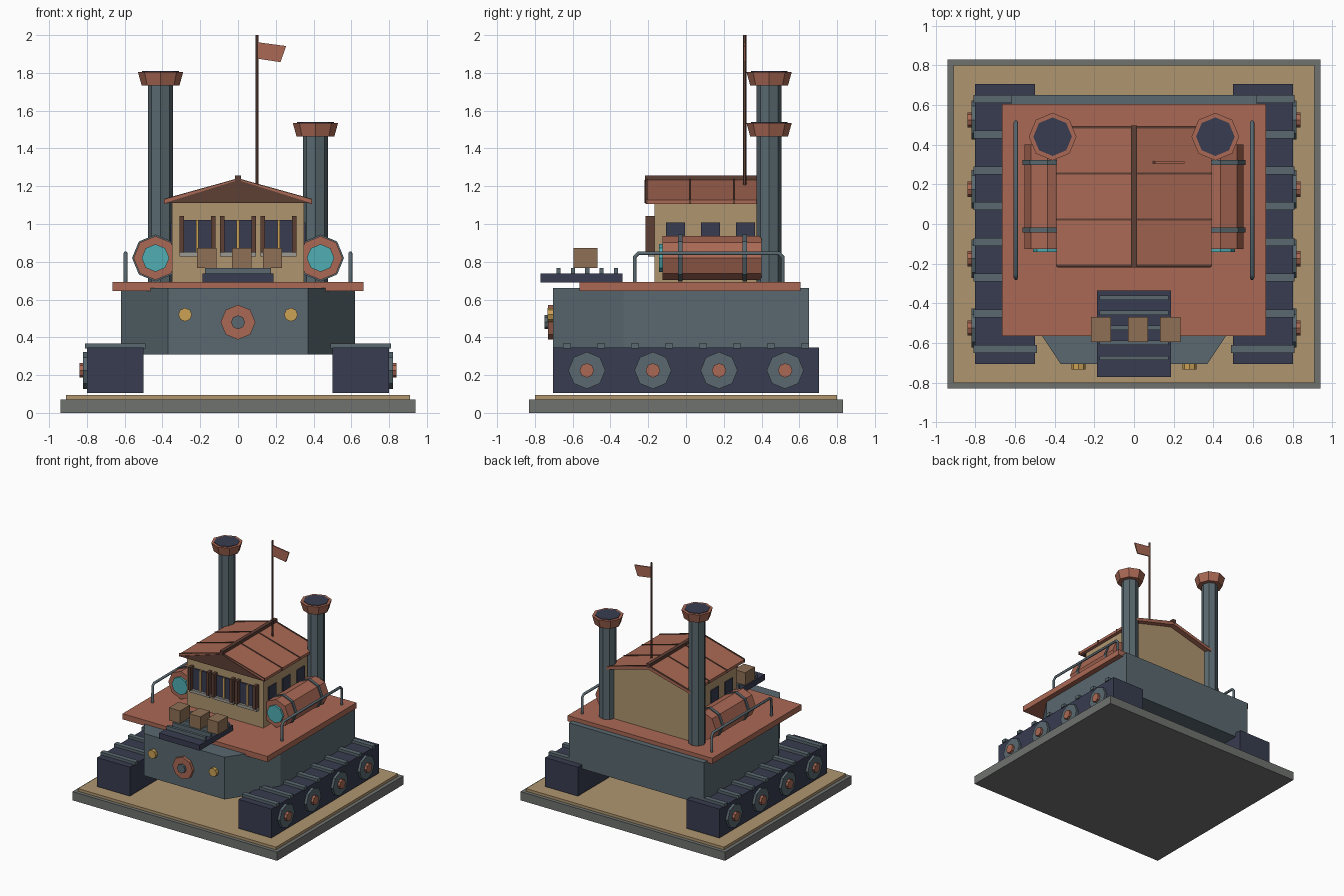
import bpy, bmesh, math
from mathutils import Matrix, Vector

if "Cube" in bpy.data.objects:
    bpy.data.objects.remove(bpy.data.objects["Cube"])


def mat(name, r, g, b):
    m = bpy.data.materials.new(name)
    m.diffuse_color = (r, g, b, 1)
    m.use_nodes = True
    m.node_tree.nodes["Principled BSDF"].inputs["Base Color"].default_value = m.diffuse_color
    return m


STONE = mat("stone", 0.16, 0.17, 0.16)
SAND = mat("sand", 0.43, 0.30, 0.16)
STEEL = mat("steel", 0.10, 0.14, 0.16)
NAVY = mat("navy", 0.04, 0.045, 0.08)
RUST = mat("rust", 0.40, 0.14, 0.09)
BROWN = mat("brown", 0.11, 0.05, 0.035)
WOOD = mat("wood", 0.27, 0.16, 0.09)
GOLD = mat("gold", 0.60, 0.36, 0.09)
TEAL = mat("teal", 0.08, 0.42, 0.45)
GREY = mat("light_grey", 0.33, 0.32, 0.29)


def finish(name, bm, material):
    bmesh.ops.recalc_face_normals(bm, faces=bm.faces)
    me = bpy.data.meshes.new(name)
    bm.to_mesh(me)
    bm.free()
    me.materials.append(material)
    ob = bpy.data.objects.new(name, me)
    bpy.context.collection.objects.link(ob)
    return ob


def box(name, x, y, z, material):
    """Box from (min, max) pairs."""
    bm = bmesh.new()
    bmesh.ops.create_cube(bm, size=1)
    for v in bm.verts:
        v.co = [a + (b - a) * (c + 0.5) for (a, b), c in zip((x, y, z), v.co)]
    return finish(name, bm, material)


def rod(name, start, end, r, material, r2=None, sides=8):
    """Faceted cylinder or cone between two points."""
    a, b = Vector(start), Vector(end)
    bm = bmesh.new()
    rot = Vector((0, 0, 1)).rotation_difference(b - a).to_matrix().to_4x4()
    bmesh.ops.create_cone(bm, cap_ends=True, segments=sides, radius1=r,
                          radius2=r if r2 is None else r2, depth=(b - a).length,
                          matrix=Matrix.Translation((a + b) / 2) @ rot)
    return finish(name, bm, material)


def prism(name, points, offset, material):
    """Extrude a planar outline along an offset."""
    bm = bmesh.new()
    face = bm.faces.new([bm.verts.new(p) for p in points])
    ext = bmesh.ops.extrude_face_region(bm, geom=[face])
    bmesh.ops.translate(bm, vec=offset, verts=[v for v in ext["geom"] if isinstance(v, bmesh.types.BMVert)])
    return finish(name, bm, material)


def span(c, half):
    return (c - half, c + half)


# Base
box("base", (-0.94, 0.94), (-0.83, 0.83), (0, 0.072), STONE)
box("base_ground", (-0.91, 0.91), (-0.80, 0.80), (0.072, 0.094), SAND)

# Hull and deck
prism("hull", [(-0.62, 0.65, 0.31), (-0.62, -0.33, 0.31), (-0.37, -0.705, 0.31),
               (0.37, -0.705, 0.31), (0.62, -0.33, 0.31), (0.62, 0.65, 0.31)], (0, 0, 0.35), STEEL)
box("deck", (-0.665, 0.665), (-0.565, 0.605), (0.645, 0.692), RUST)

# Front wheel boss and lamps
rod("bow_disc", (0, -0.69, 0.48), (0, -0.73, 0.48), 0.092, RUST)
rod("bow_hub", (0, -0.69, 0.48), (0, -0.748, 0.48), 0.037, STEEL)

for s, side in ((-1, "left"), (1, "right")):
    rod(f"lamp_{side}", (s * 0.28, -0.69, 0.52), (s * 0.28, -0.733, 0.52), 0.036, GOLD)

    # Tracks with pads and road wheels
    box(f"track_{side}", span(s * 0.65, 0.15), (-0.705, 0.705), (0.104, 0.345), NAVY)
    for i in range(8):
        box(f"track_pad_{side}_{i}", span(s * 0.65, 0.16), span(-0.63 + 0.18 * i, 0.02), (0.34, 0.367), STEEL)
    for i in range(4):
        y = -0.525 + 0.35 * i
        rod(f"road_wheel_{side}_{i}", (s * 0.78, y, 0.225), (s * 0.82, y, 0.225), 0.098, STEEL)
        rod(f"wheel_hub_{side}_{i}", (s * 0.81, y, 0.225), (s * 0.84, y, 0.225), 0.038, RUST)

    # Boilers with bands and glass ends
    x = s * 0.437
    rod(f"boiler_{side}", (x, -0.125, 0.82), (x, 0.40, 0.82), 0.116, RUST)
    rod(f"boiler_glass_{side}", (x, -0.142, 0.82), (x, -0.12, 0.82), 0.073, TEAL)
    for y in (-0.03, 0.31):
        rod(f"boiler_band_{side}", (x, y - 0.012, 0.82), (x, y + 0.012, 0.82), 0.124, STEEL)

    # Chimneys of different heights
    x, top = s * 0.41, 1.805 if s < 0 else 1.535
    rod(f"chimney_{side}", (x, 0.44, 0.69), (x, 0.44, top - 0.06), 0.066, STEEL)
    rod(f"chimney_cap_{side}", (x, 0.44, top - 0.072), (x, 0.44, top), 0.1, RUST, 0.12)
    rod(f"chimney_opening_{side}", (x, 0.44, top - 0.01), (x, 0.44, top + 0.004), 0.097, NAVY)

    # Handrail, a bent pipe
    x = s * 0.595
    cu = bpy.data.curves.new(f"handrail_{side}", "CURVE")
    cu.dimensions = "3D"
    cu.bevel_depth, cu.bevel_resolution, cu.use_fill_caps = 0.011, 1, True
    path = [(-0.272, 0.69), (-0.272, 0.825), (-0.252, 0.845), (0.492, 0.845), (0.512, 0.825), (0.512, 0.69)]
    sp = cu.splines.new("POLY")
    sp.points.add(len(path) - 1)
    for p, (y, z) in zip(sp.points, path):
        p.co = (x, y, z, 1)
    cu.materials.append(STEEL)
    bpy.context.collection.objects.link(bpy.data.objects.new(f"handrail_{side}", cu))

    # Cabin side windows
    for i, y in enumerate((-0.055, 0.13, 0.315)):
        box(f"side_window_{side}_{i}", span(s * 0.35, 0.008), span(y, 0.05), (0.86, 1.008), NAVY)

    # Roof slope and its seams
    prism(f"roof_{side}", [(0, -0.215, 1.237), (s * 0.39, -0.215, 1.128),
                           (s * 0.39, -0.215, 1.105), (0, -0.215, 1.21)], (0, 0.71, 0), RUST)
    for i in range(4):
        y = -0.21 + 0.232 * i
        prism(f"roof_seam_{side}_{i}", [(0, y - 0.005, 1.242), (s * 0.392, y - 0.005, 1.133),
                                        (s * 0.392, y - 0.005, 1.105), (0, y - 0.005, 1.215)],
              (0, 0.01, 0), BROWN)

# Cabin walls, front gable and ridge
prism("cabin_walls", [(-0.35, -0.168, 0.69), (0.35, -0.168, 0.69), (0.35, -0.168, 1.118),
                      (0, -0.168, 1.215), (-0.35, -0.168, 1.118)], (0, 0.618, 0), SAND)
prism("front_gable", [(-0.385, -0.22, 1.112), (0.385, -0.22, 1.112), (0, -0.22, 1.232)], (0, 0.055, 0), BROWN)
box("roof_ridge", (-0.015, 0.015), (-0.218, 0.497), (1.225, 1.258), BROWN)

# Front windows with shutters, mullions and sills
for i, x in enumerate((-0.215, 0, 0.215)):
    box(f"front_window_{i}", span(x, 0.073), (-0.18, -0.16), (0.85, 1.022), NAVY)
    box(f"window_mullion_{i}", span(x, 0.007), (-0.188, -0.17), (0.85, 1.022), GOLD)
    box(f"window_sill_{i}", span(x, 0.095), (-0.2, -0.16), (0.828, 0.852), GREY)
    for s in (-1, 1):
        box(f"window_shutter_{i}", span(x + s * 0.083, 0.012), (-0.215, -0.165), (0.85, 1.042), BROWN)

# Bow platform with slats and crates
box("bow_platform", (-0.187, 0.187), (-0.77, -0.335), (0.69, 0.737), NAVY)
for i in range(5):
    box(f"platform_slat_{i}", (-0.175, 0.175), span(-0.675 + 0.076 * i, 0.011), (0.73, 0.768), STEEL)
for i, x in enumerate((-0.166, 0.02, 0.183)):
    box(f"crate_{i}", span(x, 0.051), (-0.595, -0.468), (0.768, 0.873), WOOD)

# Flag
rod("flagpole", (0.1, 0.31, 1.2), (0.1, 0.31, 2.0), 0.009, BROWN, sides=6)
prism("flag", [(0.105, 0.305, 1.962), (0.255, 0.305, 1.942), (0.225, 0.305, 1.857), (0.105, 0.305, 1.875)],
      (0, 0.01, 0), RUST)
